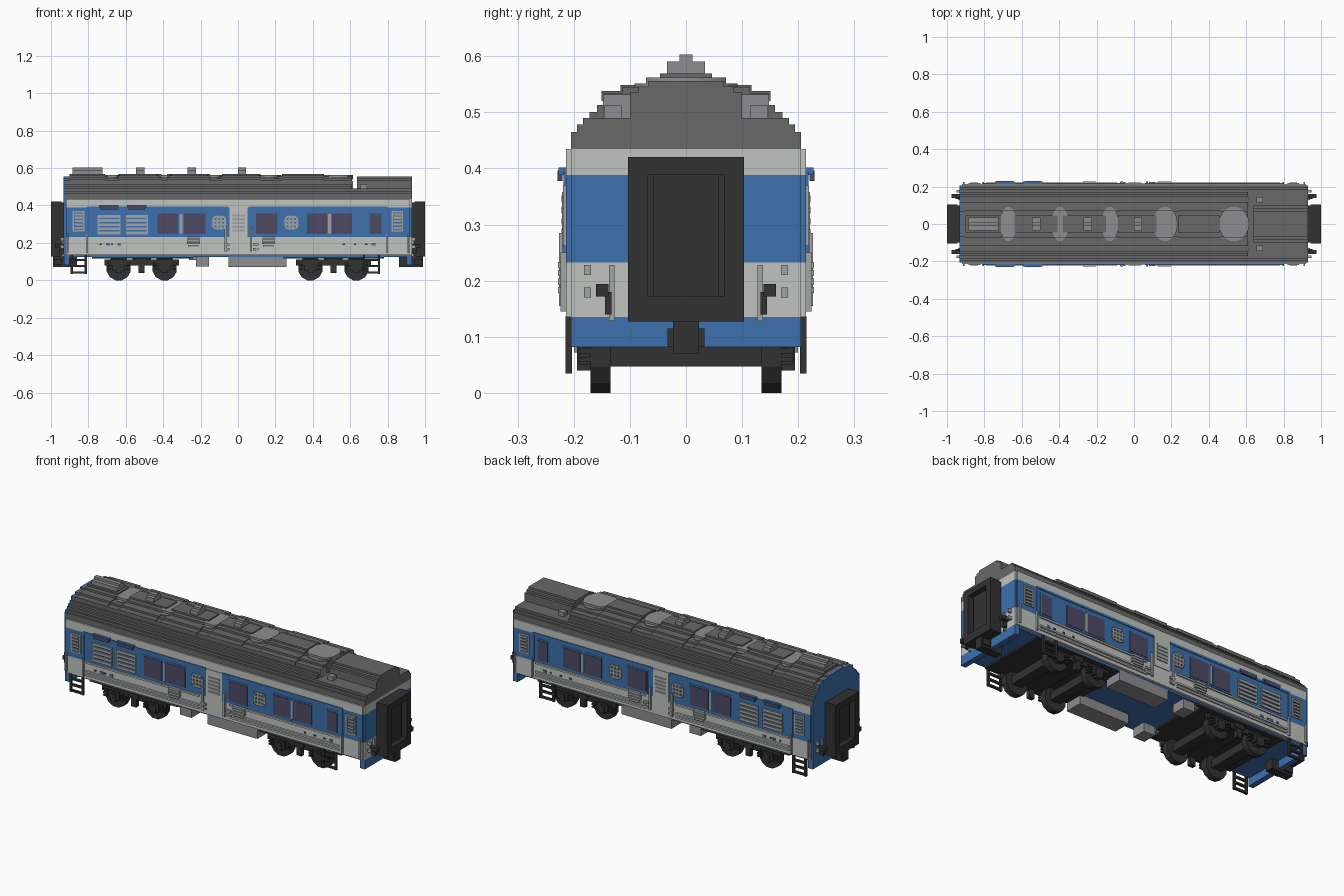
import bpy, bmesh, math

if "Cube" in bpy.data.objects:
    bpy.data.objects.remove(bpy.data.objects["Cube"], do_unlink=True)


def material(name, r, g, b):
    m = bpy.data.materials.new(name)
    m.use_nodes = True
    m.diffuse_color = (r, g, b, 1)
    bsdf = next(n for n in m.node_tree.nodes if n.type == 'BSDF_PRINCIPLED')
    bsdf.inputs["Base Color"].default_value = (r, g, b, 1)
    return m


BLUE = material("coach blue", 0.047, 0.165, 0.42)
WHITE = material("pale grey", 0.53, 0.55, 0.53)
ROOF = material("roof grey", 0.14, 0.14, 0.14)
LIGHT = material("vent grey", 0.27, 0.27, 0.28)
BLACK = material("charcoal", 0.032, 0.032, 0.032)
GLASS = material("window violet", 0.075, 0.068, 0.13)
SLAT = material("grille grey", 0.36, 0.37, 0.37)


def finish(name, bm, mat):
    bmesh.ops.recalc_face_normals(bm, faces=bm.faces[:])
    me = bpy.data.meshes.new(name)
    bm.to_mesh(me)
    bm.free()
    me.materials.append(mat)
    ob = bpy.data.objects.new(name, me)
    bpy.context.collection.objects.link(ob)
    return ob


def boxes(name, mat, items, mirror=False):
    """One object from boxes (x0, x1, y0, y1, z0, z1); mirror copies them across y."""
    bm = bmesh.new()
    if mirror:
        items = list(items) + [(a, b, -d, -c, e, f) for a, b, c, d, e, f in items]
    for x0, x1, y0, y1, z0, z1 in items:
        vs = bmesh.ops.create_cube(bm, size=1)["verts"]
        for v in vs:
            v.co = ((x0 + x1) / 2 + v.co.x * (x1 - x0),
                    (y0 + y1) / 2 + v.co.y * (y1 - y0),
                    (z0 + z1) / 2 + v.co.z * (z1 - z0))
    return finish(name, bm, mat)


def prism(bm, pts, offset):
    f = bm.faces.new([bm.verts.new(p) for p in pts])
    vs = [e for e in bmesh.ops.extrude_face_region(bm, geom=[f])["geom"]
          if isinstance(e, bmesh.types.BMVert)]
    bmesh.ops.translate(bm, verts=vs, vec=offset)


def stepped(name, mat, x0, x1, steps, base):
    """Stepped arch of (half width, top height) pairs, extruded along x."""
    half, z = [], base
    for w, top in steps:
        half += [(w, z), (w, top)]
        z = top
    bm = bmesh.new()
    prism(bm, [(x0, y, h) for y, h in half] + [(x0, -y, h) for y, h in reversed(half)],
          (x1 - x0, 0, 0))
    return finish(name, bm, mat)


# Body bands and end walls
BANDS = [("lower_band", WHITE, 0.135, 0.232), ("window_band", BLUE, 0.232, 0.388),
         ("upper_band", WHITE, 0.388, 0.435)]
for name, mat, z0, z1 in BANDS:
    boxes(name, mat, [(-0.92, 0.92, -0.214, 0.214, z0, z1)])
    boxes("end_" + name, mat, [(0.92, 0.93, -0.205, 0.205, z0, z1)])
boxes("end_skirts", BLUE, [(s * 0.915 - 0.015, s * 0.915 + 0.015, -0.205, 0.205, 0.082, 0.136)
                           for s in (-1, 1)])

# Stepped roof, lower at the +x end with a raised hump
STEPS = [(0.205, 0.465), (0.194, 0.478), (0.184, 0.49), (0.172, 0.501), (0.159, 0.513),
         (0.148, 0.534), (0.114, 0.545), (0.068, 0.554)]
stepped("main_roof", ROOF, -0.92, 0.61, STEPS, 0.435)
stepped("end_roof", ROOF, 0.61, 0.93, STEPS[:3], 0.435)
stepped("end_roof_hump", ROOF, 0.637, 0.93, [(0.1, 0.535), (0.085, 0.546), (0.068, 0.556)], 0.485)
stepped("blue_end_wall", BLUE, -0.932, -0.92, [(0.205, 0.465)] + STEPS[1:], 0.135)
boxes("roof_step_panels", LIGHT, [(0.608, 0.616, 0.09, 0.148, 0.468, 0.532),
                                  (0.655, 0.69, 0.115, 0.145, 0.49, 0.513)], True)

# Raised roof sections, with pale oval panels between them
for i, (x0, x1) in enumerate([(-0.90, -0.71), (-0.64, -0.41), (-0.38, -0.15),
                              (-0.085, 0.12), (0.235, 0.46)]):
    stepped("roof_plate_%d" % i, ROOF, x0, x1,
            [(0.151, 0.538), (0.117, 0.549), (0.071, 0.56), (0.046, 0.569)], 0.52)
bm = bmesh.new()
for cx, rx in [(-0.672, 0.045), (-0.395, 0.045), (-0.128, 0.045), (0.166, 0.066), (0.535, 0.08)]:
    for w, z in ((0.092, 0.551), (0.071, 0.5625)):
        t0 = math.asin(w / 0.093)
        ring = [s * t0 * k / 6 + (0 if s > 0 else math.pi)
                for s, ks in ((1, range(-6, 7)), (-1, range(6, -7, -1))) for k in ks]
        ring = ring[:13] + [math.pi - a for a in ring[12::-1]]
        prism(bm, [(cx + rx * math.cos(a), 0.093 * math.sin(a), 0.54) for a in ring],
              (0, 0, z - 0.54))
finish("roof_oval_panels", bm, LIGHT)
for i, (x0, x1) in enumerate([(-0.885, -0.725), (-0.545, -0.5), (-0.27, -0.225), (0.0, 0.042)]):
    stepped("roof_vent_%d" % i, LIGHT, x0, x1, [(0.034, 0.591), (0.012, 0.603)], 0.555)

# Windows with raised surrounds
WINS = [(-0.43, -0.32), (-0.29, -0.175), (0.095, 0.21), (0.37, 0.475), (0.503, 0.61), (0.705, 0.768)]
boxes("window_frames", BLUE, [(a - 0.009, b + 0.009, 0.21, 0.216, 0.239, 0.366) for a, b in WINS], True)
boxes("windows", GLASS, [(a, b, 0.212, 0.2185, 0.248, 0.357) for a, b in WINS], True)
boxes("window_pillars", SLAT, [(x - 0.007, x + 0.007, 0.212, 0.22, 0.25, 0.355)
                               for x in (-0.305, 0.489)], True)
boxes("blue_panel_rim", BLUE, [(-0.81, -0.05, 0.21, 0.218, 0.382, 0.394),
                               (0.055, 0.8, 0.21, 0.218, 0.382, 0.394),
                               (-0.812, -0.802, 0.21, 0.218, 0.232, 0.39),
                               (0.79, 0.80, 0.21, 0.218, 0.232, 0.39)], True)

# Louvres, with hoods above them
slats = []
for x0, x1 in [(-0.75, -0.628), (-0.6, -0.482)]:
    slats += [(x0, x1, 0.212, 0.221, 0.246 + k * 0.022, 0.261 + k * 0.022) for k in range(5)]
    slats += [(x, x + 0.006, 0.212, 0.218, 0.246, 0.349) for x in (x0, x1 - 0.006)]
for x0, x1 in [(-0.885, -0.822), (0.82, 0.883)]:
    slats += [(x0 + 0.012, x1 - 0.012, 0.212, 0.221, 0.275 + k * 0.018, 0.286 + k * 0.018)
              for k in range(5)]
    slats += [(x, x + 0.009, 0.212, 0.219, 0.265, 0.366) for x in (x0, x1 - 0.009)]
    slats += [(x0, x1, 0.212, 0.219, z, z + 0.008) for z in (0.262, 0.362)]
boxes("louvres", SLAT, slats, True)
boxes("louvre_hoods", BLUE, [(x - 0.052, x + 0.052, 0.212, 0.227, 0.388, 0.402)
                             for x in (-0.69, -0.541)], True)
boxes("louvre_hood_fronts", GLASS, [(x - 0.045, x + 0.045, 0.22, 0.229, 0.378, 0.396)
                                    for x in (-0.69, -0.541)], True)

# Round lattice grilles
grid = []
for cx in (-0.10, 0.285):
    for k in (-1.5, -0.5, 0.5, 1.5):
        h = 0.038 if abs(k) < 1 else 0.028
        grid += [(cx + k * 0.02 - 0.005, cx + k * 0.02 + 0.005, 0.212, 0.22, 0.308 - h, 0.308 + h),
                 (cx - h, cx + h, 0.212, 0.22, 0.303 + k * 0.02, 0.313 + k * 0.02)]
boxes("lattice_grilles", SLAT, grid, True)

# Central service door
boxes("door_surround", WHITE, [(-0.045, 0.052, 0.21, 0.218, 0.225, 0.39)], True)
boxes("door_grille", SLAT, [(-0.03, 0.037, 0.215, 0.222, 0.262, 0.272)]
      + [(-0.03, 0.037, 0.215, 0.222, 0.28 + k * 0.02, 0.292 + k * 0.02) for k in range(4)]
      + [(x, x + 0.012, 0.215, 0.226, 0.155, 0.285) for x in (-0.072, 0.063)]
      + [(x, x + 0.03, 0.212, 0.224, z, z + 0.012) for x in (-0.075, 0.08) for z in (0.16, 0.185)], True)

# Lower rails, vents and small fittings
boxes("side_rails", WHITE, [(x0, x1, 0.212, 0.222, z, z + 0.009)
                            for x0, x1 in ((-0.79, -0.09), (0.1, 0.78))
                            for z in (0.222, 0.172, 0.153)], True)
boxes("lower_vents", SLAT, [(x - w, x + w, 0.212, 0.228, z, z + 0.011)
                            for x in (-0.238, 0.163)
                            for w, z in ((0.028, 0.178), (0.036, 0.193), (0.036, 0.208), (0.036, 0.222))], True)
boxes("blue_markers", BLUE, [(x, x + 0.02, 0.212, 0.217, 0.186, 0.2)
                             for x in (-0.705, -0.645, 0.715)], True)
boxes("black_markers", BLACK, [(x, x + 0.012, 0.212, 0.217, 0.19, 0.198)
                               for x in (-0.74, -0.68, 0.56, 0.62, 0.68)], True)
boxes("corner_handrails", SLAT, [(x, x + 0.008, 0.212, 0.224, 0.145, 0.25)
                                 for x in (-0.81, 0.795, -0.915, 0.905)], True)

# Parts repeated at both ends: gangway, coupler, hoses and handrails
gang, inner, rails, hoses = [], [], [], []


def at_end(items, s, x0, x1, *rest):
    items.append((min(s * x0, s * x1), max(s * x0, s * x1)) + rest)


for s in (-1, 1):
    at_end(gang, s, 0.925, 0.965, -0.1, 0.1, 0.13, 0.417)
    for y0, y1, z0, z1 in [(-0.103, -0.068, 0.127, 0.42), (0.068, 0.103, 0.127, 0.42),
                           (-0.07, 0.07, 0.388, 0.42), (-0.07, 0.07, 0.127, 0.172)]:
        at_end(gang, s, 0.945, 1.0, y0, y1, z0, z1)
    at_end(inner, s, 0.96, 0.972, -0.058, 0.058, 0.172, 0.388)
    at_end(gang, s, 0.86, 0.99, -0.023, 0.023, 0.07, 0.128)
    at_end(gang, s, 0.94, 0.985, -0.033, 0.033, 0.082, 0.115)
    for y in (-0.132, 0.132):
        at_end(rails, s, 0.928, 0.942, y - 0.005, y + 0.005, 0.128, 0.228)
        at_end(hoses, s, 0.93, 0.975, y * 1.13 - 0.011, y * 1.13 + 0.011, 0.172, 0.194)
        at_end(hoses, s, 0.93, 0.955, y * 1.05 - 0.006, y * 1.05 + 0.006, 0.14, 0.18)
        for z in (0.17, 0.21):
            at_end(rails, s, 0.928, 0.95, y * 1.33 - 0.006, y * 1.33 + 0.006, z, z + 0.018)
boxes("gangways_and_couplers", BLACK, gang)
boxes("gangway_doors", BLACK, inner)
boxes("end_handrails", SLAT, rails)
boxes("brake_hoses", BLACK, hoses)

# Step ladders
lad = []
for x0, x1 in [(-0.895, -0.808), (0.668, 0.76)]:
    lad += [(x, x + 0.012, 0.203, 0.215, 0.035, 0.137) for x in (x0, x1 - 0.012)]
    lad += [(x0, x1, 0.203, 0.215, z, z + 0.011) for z in (0.037, 0.07, 0.103)]
boxes("step_ladders", BLACK, lad, True)

# Underfloor and equipment boxes
boxes("underfloor", BLUE, [(-0.9, 0.9, -0.2, 0.2, 0.125, 0.137)])
boxes("bogie_floor", BLACK, [(s * 0.51 - 0.27, s * 0.51 + 0.27, -0.2, 0.2, 0.117, 0.13) for s in (-1, 1)])
boxes("equipment_boxes", LIGHT, [(-0.05, 0.26, 0.1, 0.2, 0.072, 0.137),
                                 (-0.225, -0.155, 0.11, 0.19, 0.075, 0.137),
                                 (-0.262, -0.225, 0.12, 0.18, 0.108, 0.137)], True)

# Bogies: frames, bearings, axles and wheels
frame, bearing, axles = [], [], []
bm = bmesh.new()
for c in (-0.515, 0.51):
    frame += [(c - 0.2, c + 0.2, 0.168, 0.183, 0.08, 0.11), (c - 0.03, c + 0.03, 0.165, 0.19, 0.09, 0.13),
              (c - 0.016, c + 0.016, 0.165, 0.188, 0.04, 0.1), (c - 0.05, c + 0.05, 0.0, 0.17, 0.085, 0.12)]
    for x in (c - 0.123, c + 0.123):
        axles.append((x - 0.03, x + 0.03, -0.14, 0.14, 0.047, 0.092))
        bearing += [(x - 0.032, x + 0.032, 0.168, 0.19, 0.05, 0.095),
                    (x - 0.016, x + 0.016, 0.168, 0.194, 0.04, 0.085)]
        bearing += [(x + d - 0.011, x + d + 0.011, 0.168, 0.192, z, z + 0.009)
                    for d in (-0.052, 0.052) for z in (0.055, 0.07, 0.085)]
        for y0, y1, r in ((0.135, 0.17, 0.0645), (-0.17, -0.135, 0.0645)):
            prism(bm, [(x + r * math.cos(math.radians(15 + 30 * k)) * 1.035, y0,
                        0.0645 + r * 1.035 * math.sin(math.radians(15 + 30 * k))) for k in range(12)],
                  (0, y1 - y0, 0))
finish("wheels", bm, BLACK)
boxes("bogie_frames", BLACK, frame, True)
boxes("axle_bearings", BLACK, bearing, True)
boxes("axle_beams", BLACK, axles)
